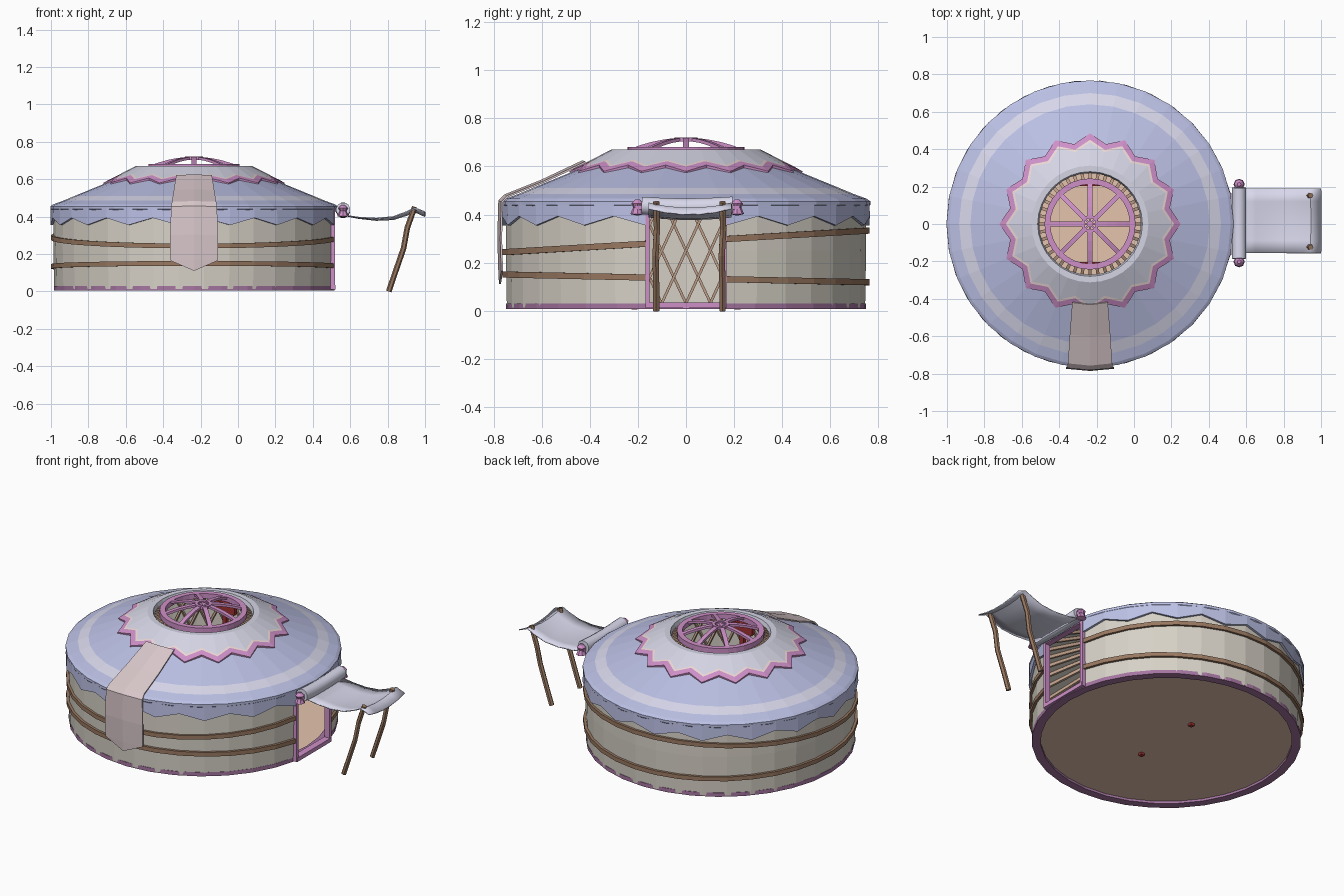
import bpy, bmesh, math
from mathutils import Vector

if "Cube" in bpy.data.objects:
    bpy.data.objects.remove(bpy.data.objects["Cube"])

CX = -0.235
N = 32
DOOR = 0.222          # half angle of the door opening
MATS = {}
COL = dict(felt=(.68, .64, .57), blue=(.50, .53, .78), pale=(.68, .68, .83), cap=(.66, .66, .78),
           peach=(.85, .70, .68), pink=(.62, .28, .58), plum=(.38, .18, .36), wood=(.32, .19, .12),
           banner=(.70, .58, .60), floor=(.78, .55, .42), red=(.35, .03, .03), pole=(.50, .33, .24))


def mat(k):
    if k not in MATS:
        MATS[k] = bpy.data.materials.new(k)
        MATS[k].diffuse_color = (*COL[k], 1)
    return MATS[k]


def make(name, verts, faces, mats, idx=None, smooth=None):
    me = bpy.data.meshes.new(name)
    me.from_pydata([tuple(v) for v in verts], [], faces)
    for m in mats:
        me.materials.append(mat(m))
    if idx:
        me.polygons.foreach_set("material_index", idx)
    bm = bmesh.new()
    bm.from_mesh(me)
    bmesh.ops.recalc_face_normals(bm, faces=bm.faces)
    bm.to_mesh(me)
    bm.free()
    ob = bpy.data.objects.new(name, me)
    bpy.context.collection.objects.link(ob)
    if smooth:
        bpy.context.view_layer.objects.active = ob
        bpy.ops.object.select_all(action='DESELECT')
        ob.select_set(True)
        bpy.ops.object.shade_smooth_by_angle(angle=math.radians(smooth))
    return ob


def pt(a, r, z):
    return Vector((CX + r * math.cos(a), r * math.sin(a), z))


def revolve(name, prof, bands, n=N, gap=0.0, closed=True):
    """Profile points are (r, z), or (r, z, r_odd, z_odd) for a zigzag edge."""
    cols = n + 1 if gap else n
    verts, faces, idx = [], [], []
    mats = list(dict.fromkeys(bands))
    k = len(prof)
    for i in range(cols):
        a = gap + (2 * math.pi - 2 * gap) * i / n
        for p in prof:
            verts.append(pt(a, *(p[2:] if i % 2 and len(p) == 4 else p[:2])))
    for i in range(n):
        j = (i + 1) % cols
        for s in range(k if closed else k - 1):
            t = (s + 1) % k
            faces.append((i * k + s, j * k + s, j * k + t, i * k + t))
            idx.append(mats.index(bands[min(s, len(bands) - 1)]))
    if gap and closed:
        faces += [tuple(range(k)), tuple(n * k + s for s in range(k))]
        idx += [0, 0]
    return make(name, verts, faces, mats, idx)


def tubes(name, paths, w, color, h=None, closed=False, sides=4, smooth=None):
    """Sweeps a polygon section along each path."""
    h = h or w
    verts, faces = [], []
    for path in paths:
        path = [Vector(p) for p in path]
        b, m = len(verts), len(path)
        for i, p in enumerate(path):
            d = (path[(i + 1) % m] - path[i - 1]) if closed else path[min(i + 1, m - 1)] - path[max(i - 1, 0)]
            d.normalize()
            ref = Vector((0, 0, 1)) if abs(d.z) < .9 else Vector((1, 0, 0))
            u = d.cross(ref).normalized()
            v = u.cross(d)
            for s in range(sides):
                a = 2 * math.pi * (s + .5) / sides
                verts.append(p + u * w * math.cos(a) + v * h * math.sin(a))
        for i in range(m if closed else m - 1):
            j = (i + 1) % m
            for s in range(sides):
                t = (s + 1) % sides
                faces.append((b + i * sides + s, b + i * sides + t, b + j * sides + t, b + j * sides + s))
        if not closed:
            faces += [tuple(b + s for s in range(sides)), tuple(b + (m - 1) * sides + s for s in range(sides))]
    return make(name, verts, faces, [color], smooth=smooth)


def box(name, c, d, color):
    v = [(c[0] + x * d[0] / 2, c[1] + y * d[1] / 2, c[2] + z * d[2] / 2)
         for x in (-1, 1) for y in (-1, 1) for z in (-1, 1)]
    f = [(0, 1, 3, 2), (4, 6, 7, 5), (0, 4, 5, 1), (2, 3, 7, 6), (0, 2, 6, 4), (1, 5, 7, 3)]
    return make(name, v, f, [color])


# Wall, base and floor
revolve("wall", [(.748, .012), (.752, .25), (.750, .45), (.728, .45), (.728, .012)], ["felt"], gap=DOOR)
revolve("base_ring", [(.75, .006), (.75, .03), (.70, .03), (.70, .006)], ["plum"])
make("floor", [pt(2 * math.pi * i / N, .71, .02) for i in range(N)], [tuple(range(N))], ["floor"])

# Roof with colour bands, zigzag skirt and zigzag crown cap
revolve("roof", [(.755, .425), (.768, .440), (.768, .455), (.752, .466), (.70, .485), (.64, .510), (.285, .655),
                 (.28, .640), (.74, .435)],
        ["blue", "blue", "blue", "blue", "pale", "blue", "cap", "felt", "felt"])
revolve("roof_skirt", [(.766, .45), (.768, .355, .768, .393), (.754, .355, .754, .393), (.754, .45)],
        ["blue"], gap=DOOR)
revolve("crown_cap", [(.272, .645), (.28, .670), (.312, .670), (.437, .606, .392, .628), (.450, .600, .405, .622),
                      (.485, .580, .435, .606), (.483, .568, .433, .594), (.29, .652)],
        ["cap", "cap", "cap", "peach", "pink", "pink", "plum"])

# Crown wheel: rim, hub and arched spokes
circle = lambda r, z, n: [pt(2 * math.pi * i / n, r, z) for i in range(n)]
tubes("crown_rim", [circle(.228, .665, N)], .022, "pink", closed=True)
tubes("crown_hub", [circle(.04, .712, 12)], .012, "pink", closed=True)
tubes("crown_spokes", [[pt(math.pi * k / 4, r, .667 + .046 * (1 - (r / .23) ** 2)) for r in (.23, .19, .14, .09, .04)]
                       for k in range(8)], .018, "pink", h=.010)
tubes("crown_cross", [[pt(math.pi * k / 4, .04, .71), pt(math.pi * k / 4, 0, .712)] for k in range(8)], .007, "pink")

# Inside: roof poles, wall lattice and two pillars with brackets
tubes("roof_poles", [[pt(2 * math.pi * k / 40, .735, .425), pt(2 * math.pi * k / 40, .235, .642)] for k in range(40)],
      .012, "pole")
lattice = []
for k in range(44):
    a = 2 * math.pi * k / 44
    for s in (-1, 1):
        ang = [a + s * .26 * t for t in (0, .5, 1)]
        if all(DOOR + .02 < b % (2 * math.pi) < 2 * math.pi - DOOR - .02 for b in ang):
            lattice.append([pt(b, .716 + s * .005, .03 + .2 * i) for i, b in enumerate(ang)])
tubes("wall_lattice", lattice, .008, "pole")
for n, s in (("front", -1), ("back", 1)):
    box(n + "_pillar", (CX, s * .215, .325), (.025, .025, .64), "red")
    box(n + "_pillar_bracket", (CX, s * .215, .615), (.14, .025, .06), "red")

# Ropes around the wall, tilted and open at the door
for n, z0, tilt in (("upper_rope", .288, .045), ("lower_rope", .134, -.016)):
    path = []
    for i in range(N + 1):
        a = DOOR + (2 * math.pi - 2 * DOOR) * i / N
        path.append(pt(a, .757, z0 + tilt * math.sin(a)))
    tubes(n, [path], .012, "wood", h=.018)

# Door frame
DX = CX + .735
for n, s in (("front", -1), ("back", 1)):
    box(n + "_door_jamb", (DX, s * .160, .22), (.035, .018, .42), "pink")
box("door_sill", (DX, 0, .022), (.04, .33, .024), "pink")
box("door_lintel", (DX, 0, .432), (.035, .33, .03), "pink")

# Front banner draped over the roof edge
rows = [(-.43, .618, .095), (-.60, .538, .108), (-.755, .476, .118), (-.778, .452, .122), (-.782, .30, .128),
        (-.778, .165, .126)]
bv, bf = [], []
for y, z, w in rows:
    bv += [(CX - w, y + .012, z), (CX, y, z + .004), (CX + w, y + .012, z)]
bv.append((CX, -.775, .11))
for i in range(len(rows) - 1):
    for j in (0, 1):
        b = i * 3 + j
        bf.append((b, b + 1, b + 4, b + 3))
e = 3 * (len(rows) - 1)
bf += [(e, e + 1, e + 3), (e + 1, e + 2, e + 3)]
m = make("front_banner", bv, bf, ["banner"]).modifiers.new("thick", 'SOLIDIFY')
m.thickness, m.offset = .008, 0

# Rolled cloth over the door with end tassels
tubes("awning_roll", [[(.562, y, .438 - .008 * math.cos(y * 8)) for y in (-.185, -.09, 0, .1, .195)]],
      .038, "pale", sides=12, smooth=40)
for n, s in (("front", -1), ("back", 1)):
    y0 = .005 + s * .195
    tubes(n + "_roll_rod", [[(.562, y0 - s * .02, .43), (.562, y0 + s * .02, .43)]], .022, "pink", sides=8)
    t = [(.010, .462), (.026, .445), (.018, .43), (.030, .402), (.004, .396)]
    tv = [(.562 + r * math.cos(k * math.pi / 4), y0 + s * .012 + r * math.sin(k * math.pi / 4), z)
          for r, z in t for k in range(8)]
    tf = [(i * 8 + k, i * 8 + (k + 1) % 8, i * 8 + 8 + (k + 1) % 8, i * 8 + 8 + k) for i in range(4) for k in range(8)]
    make(n + "_roll_tassel", tv, tf + [tuple(range(8)), tuple(range(32, 40))], ["pink"])

# Awning sheet, sagging between its two crooked poles
prof = [(.575, .405), (.65, .390), (.74, .380), (.83, .384), (.90, .406), (.945, .425), (1.0, .400)]
av = [(x, .017 + v * .173, z + .022 * (v * v) * (x - .55) / .4) for x, z in prof for v in (-1, -.6, -.2, .2, .6, 1)]
af = [(i * 6 + j, i * 6 + j + 1, i * 6 + j + 7, i * 6 + j + 6) for i in range(len(prof) - 1) for j in range(5)]
m = make("awning_sheet", av, af, ["pale"], smooth=40).modifiers.new("thick", 'SOLIDIFY')
m.thickness, m.offset = .006, 0
for n, y in (("front", -.124), ("back", .152)):
    tubes(n + "_awning_pole", [[(.945, y, .452), (.905, y + .003, .34), (.885, y - .003, .23), (.84, y, .10),
                               (.806, y, 0)]], .015, "wood", sides=6)

for m in bpy.data.materials:
    if m.users and not m.is_grease_pencil:
        m.use_nodes = True
        m.node_tree.nodes["Principled BSDF"].inputs["Base Color"].default_value = m.diffuse_color
